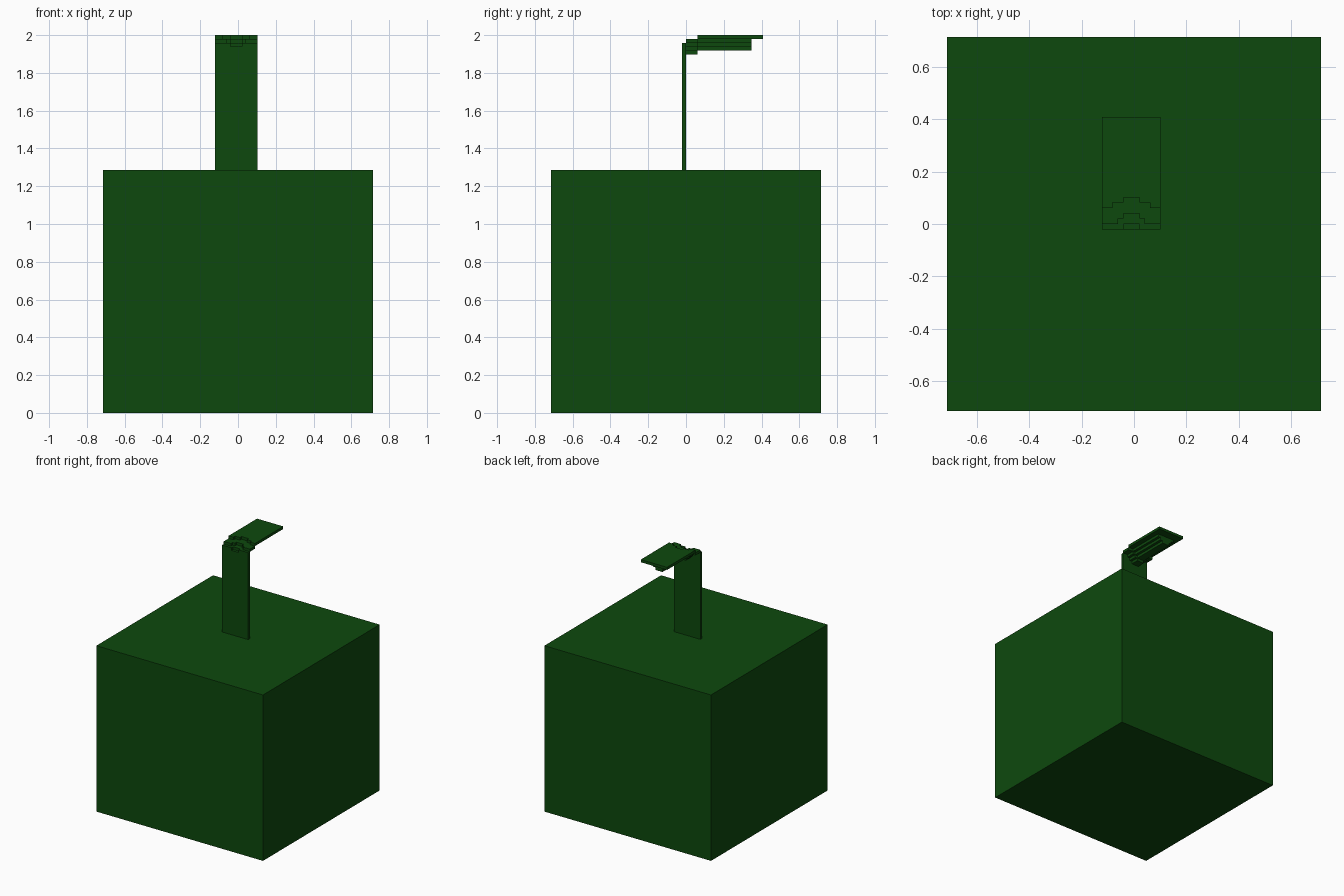
import bpy, bmesh
from mathutils import Vector

if "Cube" in bpy.data.objects:
    bpy.data.objects.remove(bpy.data.objects["Cube"])

U = 1 / 49  # size of one voxel

green = bpy.data.materials.new("dark_green")
green.diffuse_color = (0.004, 0.066, 0.004, 1)
green.use_nodes = True
green.node_tree.nodes["Principled BSDF"].inputs["Base Color"].default_value = green.diffuse_color


def finish(name, bm):
    bmesh.ops.recalc_face_normals(bm, faces=bm.faces)
    bmesh.ops.scale(bm, vec=(U, U, U), verts=bm.verts)
    mesh = bpy.data.meshes.new(name)
    bm.to_mesh(mesh)
    bm.free()
    mesh.materials.append(green)
    obj = bpy.data.objects.new(name, mesh)
    bpy.context.collection.objects.link(obj)


def extrude_profile(name, profile, y0, y1):
    """Extrude an x-z outline along y."""
    bm = bmesh.new()
    face = bm.faces.new([bm.verts.new((x, y0, z)) for x, z in profile])
    geom = bmesh.ops.extrude_face_region(bm, geom=[face])["geom"]
    verts = [g for g in geom if isinstance(g, bmesh.types.BMVert)]
    bmesh.ops.translate(bm, vec=(0, y1 - y0, 0), verts=verts)
    finish(name, bm)


def voxel_shell(name, cells):
    """Outer skin of a set of voxel cells, with flat areas merged."""
    bm = bmesh.new()
    for cell in cells:
        for axis in range(3):
            for side in (0, 1):
                near = list(cell)
                near[axis] += 1 if side else -1
                if tuple(near) in cells:
                    continue
                a, b = (axis + 1) % 3, (axis + 2) % 3
                corners = []
                for s, t in ((0, 0), (1, 0), (1, 1), (0, 1)):
                    p = Vector(cell)
                    p[axis] += side
                    p[a] += s
                    p[b] += t
                    corners.append(bm.verts.new(p))
                bm.faces.new(corners if side else corners[::-1])
    bmesh.ops.remove_doubles(bm, verts=bm.verts, dist=0.01)
    bmesh.ops.dissolve_limit(bm, angle_limit=0.02, verts=bm.verts, edges=bm.edges)
    finish(name, bm)


# Large base block
extrude_profile("base_block", [(-35, 0), (35, 0), (35, 63), (-35, 63)], -35, 35)

# Thin upright stem with a notch in its top
extrude_profile("stem", [(-6, 63), (5, 63), (5, 96), (1, 96), (1, 95),
                         (-2, 95), (-2, 96), (-6, 96)], -1, 0)

# Leaf: flat on top, stepped dip beside the stem, stepped keel below
cells = set()
for x in range(-6, 5):
    d = abs(x + 0.5 + 0.5)  # distance from the leaf's centre line
    low_start = 2 if d <= 1 else 1 if d <= 2 else 0
    top_start = 5 if d <= 1 else 4 if d <= 3 else 3
    keel = 4 if d <= 1 else 3 if d <= 2 else 2 if d <= 3 else 1
    for y in range(20):
        top = 98 if y >= top_start else 97 if y >= low_start else 96
        if y < 3:
            bottom = 97 - keel
        elif y < 17:
            bottom = 98 - keel
        else:
            bottom = 97
        for z in range(min(bottom, top - 1), top):
            cells.add((x, y, z))
voxel_shell("leaf", cells)
